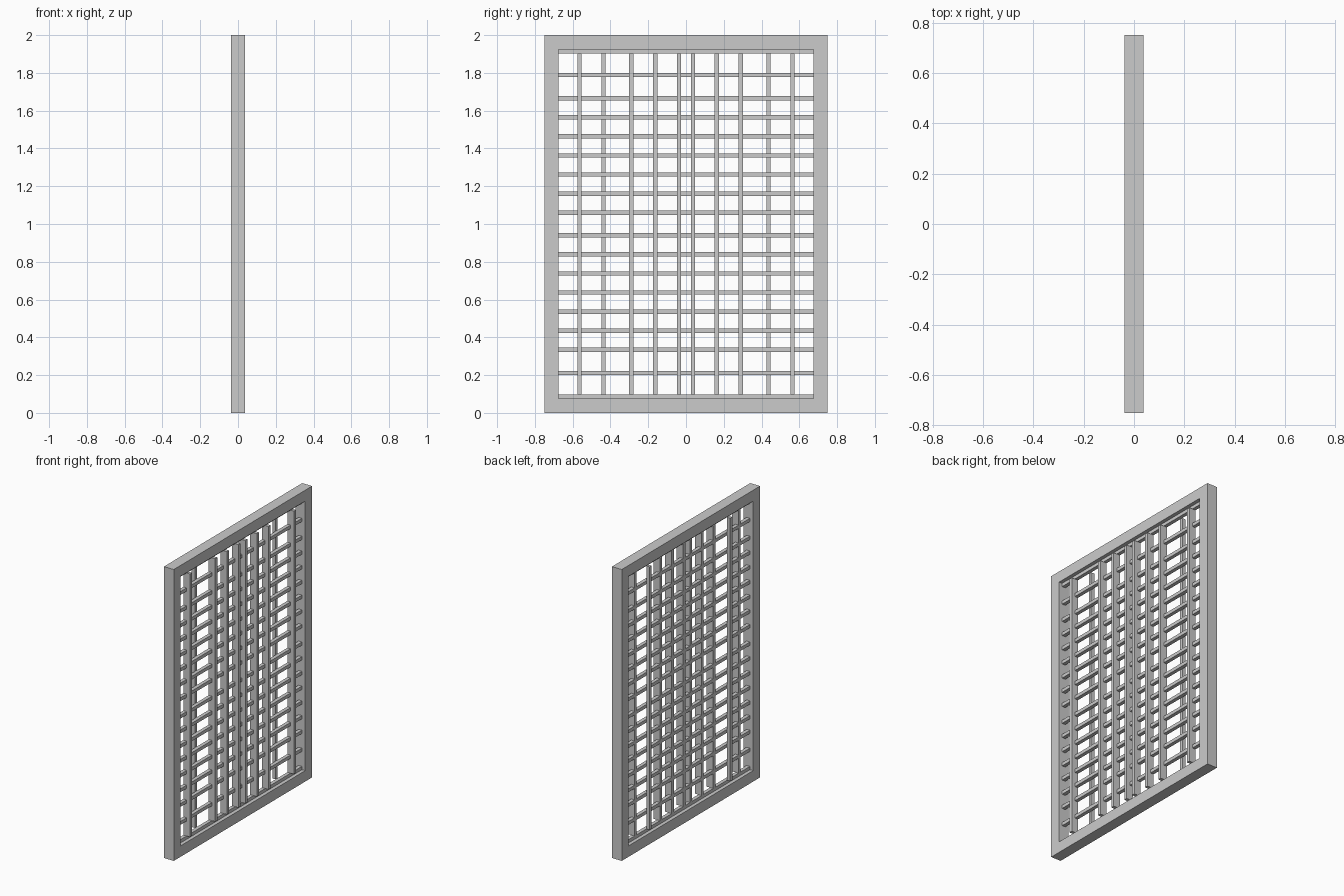
import bpy, bmesh

if "Cube" in bpy.data.objects:
    bpy.data.objects.remove(bpy.data.objects["Cube"])


def mesh_object(name, bm):
    bmesh.ops.recalc_face_normals(bm, faces=bm.faces)
    me = bpy.data.meshes.new(name)
    bm.to_mesh(me)
    bm.free()
    ob = bpy.data.objects.new(name, me)
    bpy.context.collection.objects.link(ob)
    return ob


def box(name, x0, x1, y0, y1, z0, z1):
    bm = bmesh.new()
    bmesh.ops.create_cube(bm, size=1)
    for v in bm.verts:
        v.co = (x0 if v.co.x < 0 else x1,
                y0 if v.co.y < 0 else y1,
                z0 if v.co.z < 0 else z1)
    return mesh_object(name, bm)


HX = 0.0375          # half depth of the frame
IY = 0.675           # half width of the opening
BAR = 0.0115         # half width of the lattice bars
MID = 0.0125         # half depth of the horizontal bars

# Outer frame: one mitred ring, extruded through its depth
bm = bmesh.new()
corners = [(-1, -1), (1, -1), (1, 1), (-1, 1)]
outer = [bm.verts.new((-HX, a * 0.75, 1 + b)) for a, b in corners]
inner = [bm.verts.new((-HX, a * IY, 1 + b * 0.925)) for a, b in corners]
for i in range(4):
    j = (i + 1) % 4
    bm.faces.new((outer[i], outer[j], inner[j], inner[i]))
ext = bmesh.ops.extrude_face_region(bm, geom=bm.faces[:])
for v in ext["geom"]:
    if isinstance(v, bmesh.types.BMVert):
        v.co.x = HX
mesh_object("outer_frame", bm)

# Horizontal bars, symmetric about mid height, the last ones touching the frame
offsets = [0.06 + 0.101 * i for i in range(7)] + [0.789, 0.914]
for i, dz in enumerate(offsets):
    for side, s in (("upper", 1), ("lower", -1)):
        z = 1 + s * dz
        box(f"{side}_horizontal_bar_{i}", -MID, MID, -IY, IY, z - BAR, z + BAR)

# Vertical bars: deep ones on the +x side, thin ones on the -x side
end = 0.914 - BAR
for i, y in enumerate((0.037, 0.162, 0.289, 0.437, 0.564)):
    x0, x1 = (-HX, -MID) if i == 3 else (-MID, HX)
    for side, s in (("left", -1), ("right", 1)):
        box(f"{side}_vertical_bar_{i}", x0, x1,
            s * y - BAR, s * y + BAR, 1 - end, 1 + end)
